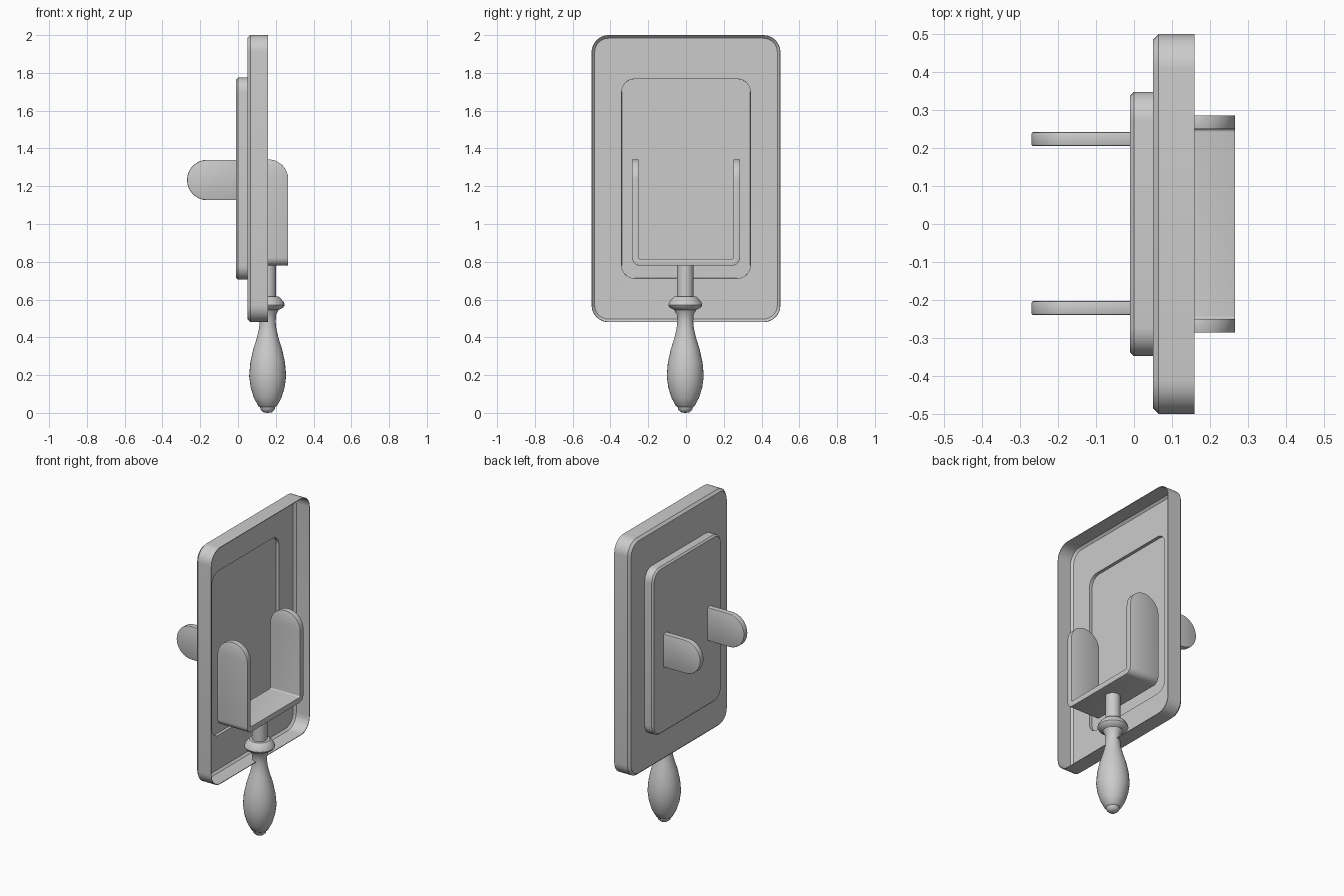
import bpy
import bmesh
from math import sin, cos, pi, radians

if "Cube" in bpy.data.objects:
    bpy.data.objects.remove(bpy.data.objects["Cube"], do_unlink=True)

grey = bpy.data.materials.new("plain grey")
grey.use_nodes = True
colour = (0.6, 0.6, 0.6, 1)
grey.diffuse_color = colour
grey.node_tree.nodes["Principled BSDF"].inputs["Base Color"].default_value = colour


def finish(name, bm, thickness=0, offset=0, bevel=0):
    """Turn a bmesh into a named, shaded object with its modifiers applied."""
    bmesh.ops.remove_doubles(bm, verts=bm.verts, dist=1e-5)
    bmesh.ops.recalc_face_normals(bm, faces=bm.faces)
    mesh = bpy.data.meshes.new(name)
    bm.to_mesh(mesh)
    bm.free()
    mesh.materials.append(grey)
    ob = bpy.data.objects.new(name, mesh)
    bpy.context.collection.objects.link(ob)
    if thickness:
        mod = ob.modifiers.new("thickness", 'SOLIDIFY')
        mod.thickness, mod.offset = thickness, offset
    if bevel:
        mod = ob.modifiers.new("soft edge", 'BEVEL')
        mod.width, mod.segments = bevel, 2
        mod.limit_method, mod.angle_limit = 'ANGLE', radians(40)
    bpy.ops.object.select_all(action='DESELECT')
    ob.select_set(True)
    bpy.context.view_layer.objects.active = ob
    bpy.ops.object.convert(target='MESH')
    bpy.ops.object.shade_smooth_by_angle(angle=radians(35))
    return ob


def bridge(bm, a, b, closed=True):
    n = len(a)
    for i in range(n if closed else n - 1):
        j = (i + 1) % n
        bm.faces.new((a[i], a[j], b[j], b[i]))


def rounded_ring(bm, x, half_y, half_z, mid_z, radius, steps=8):
    """Rounded rectangle in the plane of constant x."""
    ring = []
    for corner, (sy, sz) in enumerate(((1, 1), (-1, 1), (-1, -1), (1, -1))):
        for i in range(steps + 1):
            a = (corner + i / steps) * pi / 2
            ring.append(bm.verts.new((x, sy * (half_y - radius) + radius * cos(a),
                                      mid_z + sz * (half_z - radius) + radius * sin(a))))
    return ring


def pressed_panel(name, rings, thickness=0):
    bm = bmesh.new()
    loops = [rounded_ring(bm, *r) for r in rings]
    for a, b in zip(loops, loops[1:]):
        bridge(bm, a, b)
    bm.faces.new(loops[-1])
    return finish(name, bm, thickness, -1)


# Hollow tray, open to the left, with a shallow recess in its floor
TRAY = (0.5, 0.76, 1.24, 0.09)
BOSS = (0.348, 0.535, 1.24, 0.075)


def inset(size, d):
    y, z, mid, r = size
    return (y - d, z - d, mid, r - d)


pressed_panel("tray", [(0.16, *TRAY), (0.065, *TRAY), (0.05, *inset(TRAY, 0.015)),
                       (0.05, *inset(BOSS, 0.005)), (0.03, *inset(BOSS, 0.005))], 0.004)

# Raised back panel
pressed_panel("back_panel", [(0.052, *BOSS), (0.0, *BOSS), (-0.01, *inset(BOSS, 0.01))])

# Two round-ended tabs on the back panel
for name, y in (("back_tab_rear", 0.205), ("back_tab_front", -0.24)):
    bm = bmesh.new()
    r, mid = 0.107, 1.233
    outline = [(0.0, mid - r), (0.0, mid + r)]
    for i in range(17):
        a = pi / 2 + pi * i / 16
        outline.append((-0.163 + r * cos(a), mid + r * sin(a)))
    near, far = ([bm.verts.new((x, side, z)) for x, z in outline]
                 for side in (y, y + 0.037))
    bridge(bm, near, far)
    bm.faces.new(near)
    bm.faces.new(far)
    finish(name, bm, bevel=0.005)

# U-shaped cradle: a bent strip with round-topped arms
MID_X, HALF, TOP, BASE, ARM, BEND = 0.16, 0.106, 1.342, 0.797, 0.268, 0.025
path = []
for i in range(13):
    a = pi / 2 * (1 - i / 12)
    path.append((ARM, TOP - HALF + HALF * sin(a), HALF * cos(a)))
for i in range(7):
    a = pi / 2 * i / 6
    path.append((ARM - BEND + BEND * cos(a), BASE + BEND - BEND * sin(a), HALF))
path += [(-y, z, w) for y, z, w in reversed(path)]
bm = bmesh.new()
edges = [[bm.verts.new((MID_X + s * w, y, z)) for y, z, w in path] for s in (-1, 1)]
bridge(bm, *edges, closed=False)
bmesh.ops.dissolve_degenerate(bm, edges=bm.edges, dist=1e-5)
finish("cradle", bm, 0.035, 0, 0.004)

# Turned handle with collar and rod
profile = [(0, 0.005), (0.022, 0.008), (0.036, 0.02), (0.04, 0.035), (0.05, 0.042),
           (0.073, 0.085), (0.09, 0.14), (0.098, 0.2), (0.092, 0.27), (0.077, 0.34),
           (0.058, 0.4), (0.046, 0.45), (0.042, 0.49), (0.045, 0.525), (0.058, 0.55),
           (0.082, 0.562), (0.09, 0.575), (0.086, 0.59), (0.072, 0.608), (0.06, 0.62),
           (0.044, 0.621), (0.044, 0.79)]
bm = bmesh.new()
verts = [bm.verts.new((0.157 + r, -0.004, z - 0.005)) for r, z in profile]
lines = [bm.edges.new(pair) for pair in zip(verts, verts[1:])]
bmesh.ops.spin(bm, geom=verts + lines, cent=(0.157, -0.004, 0), axis=(0, 0, 1),
               angle=2 * pi, steps=32)
finish("handle", bm)
